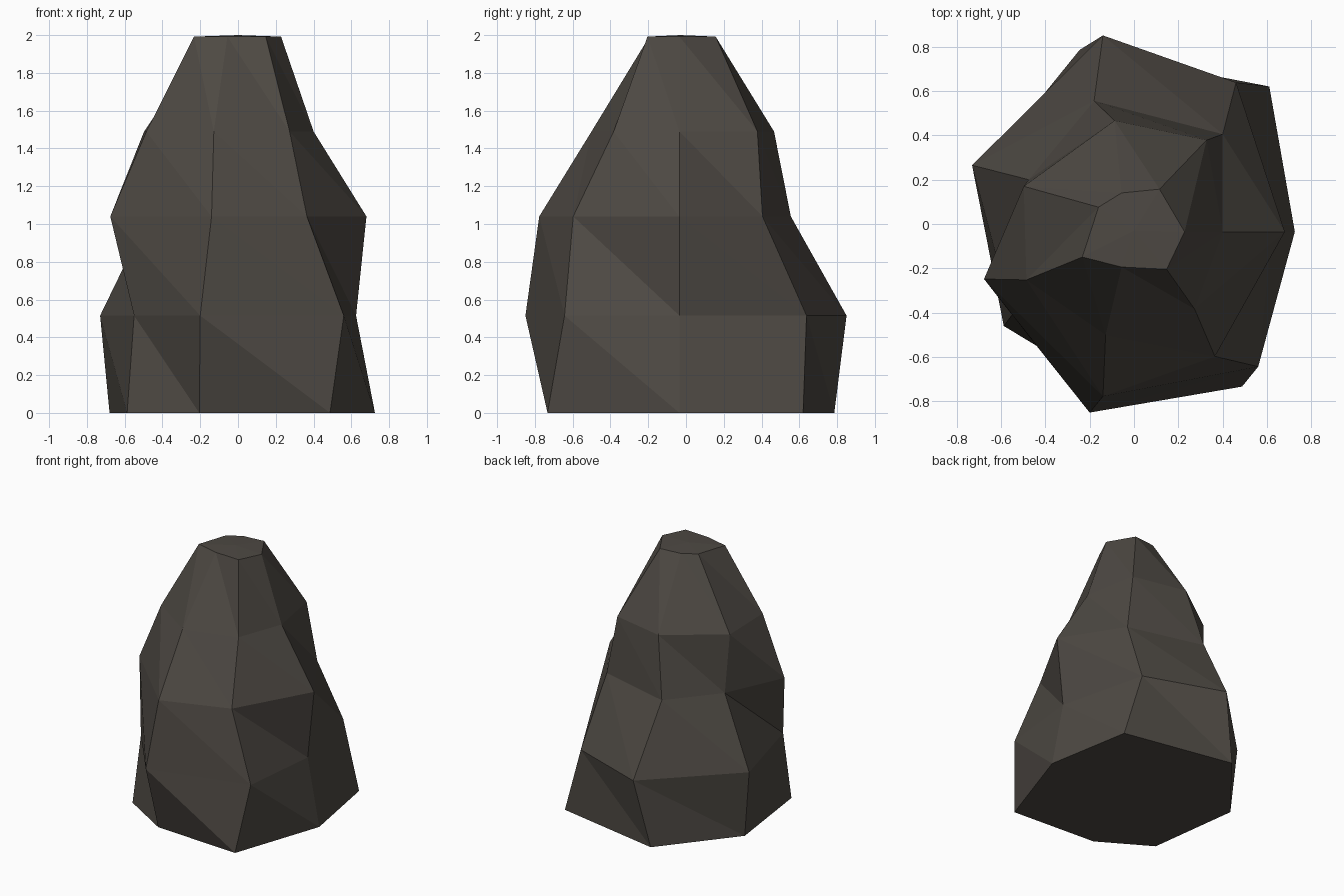
import bpy, bmesh

if "Cube" in bpy.data.objects:
    bpy.data.objects.remove(bpy.data.objects["Cube"])

# Seven-sided rings (height, outline of x,y points) stacked into a faceted rock
RINGS = [
    (0.0, [(.725, -.035), (.61, .62), (-.245, .785), (-.68, .248), (-.587, -.46), (-.205, -.69), (.487, -.733)]),
    (0.515, [(.625, -.035), (.46, .638), (-.14, .85), (-.73, .265), (-.55, -.41), (-.2, -.85), (.56, -.643)]),
    (1.04, [(.68, -.035), (.40, .405), (-.18, .555), (-.475, .2), (-.676, -.248), (-.14, -.777), (.365, -.597)]),
    (1.49, [(.40, -.035), (.327, .378), (-.088, .466), (-.497, .17), (-.485, -.252), (-.128, -.5), (.273, -.383)]),
    (1.992, [(.228, -.035), (.115, .157), (-.056, .14), (-.16, .076), (-.233, -.149), (-.056, -.194), (.147, -.204)]),
]

bm = bmesh.new()
rings = [[bm.verts.new((x, y, z)) for x, y in pts] for z, pts in RINGS]
n = len(rings[0])

# Sides: each quad split by the same diagonal
for low, high in zip(rings, rings[1:]):
    for i in range(n):
        j = (i + 1) % n
        bm.faces.new((low[i], low[j], high[i]))
        bm.faces.new((low[j], high[j], high[i]))

# Flat base and slightly raised cap
bm.faces.new(rings[0][::-1])
peak = bm.verts.new((0, -.03, 2.0))
for i in range(n):
    bm.faces.new((rings[-1][i], rings[-1][(i + 1) % n], peak))

mesh = bpy.data.meshes.new("rock")
bm.to_mesh(mesh)
bm.free()
rock = bpy.data.objects.new("rock", mesh)
bpy.context.collection.objects.link(rock)

# Dark grey-brown stone
stone = bpy.data.materials.new("dark stone")
stone.diffuse_color = (0.075, 0.066, 0.056, 1)
stone.use_nodes = True
stone.node_tree.nodes["Principled BSDF"].inputs["Base Color"].default_value = stone.diffuse_color
mesh.materials.append(stone)
